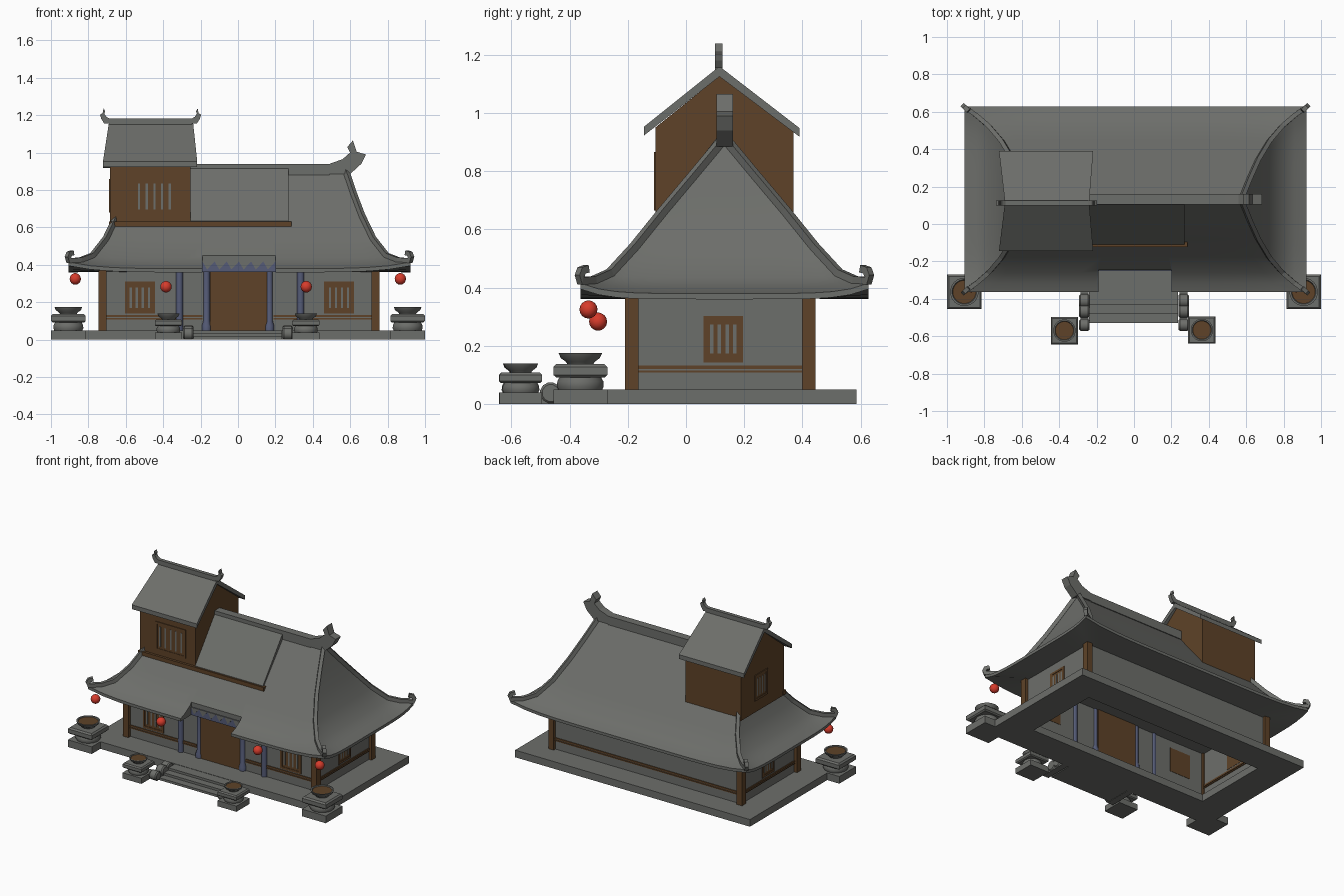
import bpy, bmesh, math
from mathutils import Vector

if "Cube" in bpy.data.objects:
    bpy.data.objects.remove(bpy.data.objects["Cube"])


def material(name, rgb):
    m = bpy.data.materials.new(name)
    m.diffuse_color = (*rgb, 1)
    m.use_nodes = True
    m.node_tree.nodes["Principled BSDF"].inputs["Base Color"].default_value = m.diffuse_color
    return m


GRAY = material("stone gray", (0.152, 0.156, 0.145))
BROWN = material("wood brown", (0.112, 0.055, 0.021))
BLUE = material("slate blue", (0.09, 0.105, 0.185))
RED = material("lantern red", (0.68, 0.045, 0.025))


def build(name, verts, faces, mat, smooth=False):
    me = bpy.data.meshes.new(name)
    me.from_pydata([tuple(v) for v in verts], [], faces)
    bm = bmesh.new()
    bm.from_mesh(me)
    bmesh.ops.recalc_face_normals(bm, faces=bm.faces)
    bm.to_mesh(me)
    bm.free()
    me.materials.append(mat)
    ob = bpy.data.objects.new(name, me)
    bpy.context.collection.objects.link(ob)
    if smooth:
        bpy.ops.object.select_all(action='DESELECT')
        ob.select_set(True)
        bpy.context.view_layer.objects.active = ob
        bpy.ops.object.shade_smooth_by_angle(angle=math.radians(35))
    return ob


def loft(name, rings, mat, smooth=False, caps=True):
    n = len(rings[0])
    verts = [v for r in rings for v in r]
    faces = [(i * n + j, (i + 1) * n + j, (i + 1) * n + (j + 1) % n, i * n + (j + 1) % n)
             for i in range(len(rings) - 1) for j in range(n)]
    if caps:
        faces += [tuple(range(n))[::-1], tuple(range(len(verts) - n, len(verts)))]
    return build(name, verts, faces, mat, smooth)


def box(name, x0, x1, y0, y1, z0, z1, mat):
    return loft(name, [[(x0, y0, z), (x1, y0, z), (x1, y1, z), (x0, y1, z)] for z in (z0, z1)], mat)


def lathe(name, profile, c, n, mat, smooth=True, axis='z'):
    rings = []
    for r, h in profile:
        ring = []
        for k in range(n):
            a = 2 * math.pi * (k + 0.5) / n
            p, q = r * math.cos(a), r * math.sin(a)
            ring.append((c[0] + p, c[1] + q, c[2] + h) if axis == 'z' else (c[0] + h, c[1] + p, c[2] + q))
        rings.append(ring)
    return loft(name, rings, mat, smooth)


def sweep(name, pts, side, w, h, mat):
    # rectangular bar along a path, with a fixed sideways direction
    pts = [Vector(p) for p in pts]
    rings = []
    for i, p in enumerate(pts):
        t = (pts[min(i + 1, len(pts) - 1)] - pts[max(i - 1, 0)]).normalized()
        up = side.cross(t).normalized()
        rings.append([p + side * w * a + up * h * b for a, b in ((-1, -1), (1, -1), (1, 1), (-1, 1))])
    return loft(name, rings, mat)


# Platform: a frame open in the middle
box("platform_front", -0.905, 0.915, -0.36, -0.15, 0, 0.05, GRAY)
box("platform_back", -0.905, 0.915, 0.39, 0.585, 0, 0.05, GRAY)
box("platform_left", -0.905, -0.69, -0.15, 0.39, 0, 0.05, GRAY)
box("platform_right", 0.70, 0.915, -0.15, 0.39, 0, 0.05, GRAY)

# Steps and rolled side stones
for i in range(3):
    box(f"step_{i}", -0.24, 0.235, -0.53 + 0.05 * i, -0.36, 0, 0.016 * (i + 1), GRAY)
for s in (-1, 1):
    x = s * 0.265
    box("step_side", x - 0.022, x + 0.022, -0.55, -0.36, 0, 0.035, GRAY)
    for y, r, z in ((-0.54, 0.032, 0.032), (-0.465, 0.037, 0.038), (-0.41, 0.037, 0.04)):
        lathe("step_roll", [(r * 0.8, -0.028), (r, -0.02), (r, 0.02), (r * 0.8, 0.028)], (x, y, z), 12, GRAY, axis='x')

# House walls, rails and corner posts
X0, X1, Y0, Y1 = -0.725, 0.735, -0.185, 0.425
for name, d in (("wall_front", (X0, X1, Y0, Y0 + 0.01)), ("wall_back", (X0, X1, Y1 - 0.01, Y1)),
                ("wall_left", (X0, X0 + 0.01, Y0, Y1)), ("wall_right", (X1 - 0.01, X1, Y0, Y1))):
    box(name, *d, 0.05, 0.37, GRAY)
    for z0, z1 in ((0.108, 0.115), (0.12, 0.132)):
        if name == "wall_front":
            for a, b in ((X0, -0.19), (0.19, X1)):
                box("rail", a, b, Y0 - 0.005, Y0, z0, z1, BROWN)
        else:
            e = 0.005
            box("rail", d[0] - e, d[1] + e, d[2] - e, d[3] + e, z0, z1, BROWN)
for x in (X0, X1):
    for y in (Y0, Y1 - 0.002):
        box("corner_post", x - 0.021, x + 0.021, y - 0.024, y + 0.022, 0.05, 0.37, BROWN)

# Door and blue columns
box("door", -0.15, 0.155, -0.2, -0.165, 0.05, 0.37, BROWN)
for x in (-0.313, 0.335):
    lathe("outer_column", [(0.019, 0), (0.019, 0.32)], (x, -0.185, 0.05), 12, BLUE)
for x in (-0.168, 0.168):
    lathe("inner_column", [(0.026, 0), (0.026, 0.025), (0.018, 0.05), (0.018, 0.32)], (x, -0.185, 0.05), 12, BLUE)


# Windows: brown panel with narrow slots
def window(name, side, u, z0, z1, w, plane, slots=4):
    def plate(part, a, b, c, d, n0, n1, mat):
        if side == 'front':
            box(part, a, b, plane - n1, plane - n0, c, d, mat)
        else:
            s = 1 if side == 'right' else -1
            box(part, *sorted((plane + s * n0, plane + s * n1)), a, b, c, d, mat)
    plate(name, u - w / 2, u + w / 2, z0, z1, -0.012, 0.002, BROWN)
    m = 0.015
    for a, b, c, d in ((u - w / 2, u + w / 2, z0, z0 + m), (u - w / 2, u + w / 2, z1 - m, z1),
                       (u - w / 2, u - w / 2 + m, z0, z1), (u + w / 2 - m, u + w / 2, z0, z1)):
        plate(name + "_frame", a, b, c, d, 0, 0.005, BROWN)
    for k in range(slots):
        p = u + (k - (slots - 1) / 2) * (w - 0.03) / slots
        plate(name + "_slot", p - 0.006, p + 0.006, z0 + 0.03, z1 - 0.03, 0.001, 0.0035, GRAY)


window("front_window", 'front', -0.525, 0.14, 0.31, 0.16, Y0)
window("front_window", 'front', 0.54, 0.14, 0.31, 0.16, Y0)
window("side_window", 'right', 0.128, 0.143, 0.303, 0.135, X1)
window("side_window", 'left', 0.128, 0.143, 0.303, 0.135, X0)

# Main curved hip roof
CX, CY, N = 0.008, 0.132, 16
LEVELS = [(0.57, 0.012, 0.893), (0.61, 0.11, 0.775), (0.655, 0.21, 0.655), (0.715, 0.31, 0.528),
          (0.785, 0.392, 0.433), (0.85, 0.448, 0.398), (0.915, 0.495, 0.38)]


def roof_point(i, a, b):
    hx, hy, z = LEVELS[i]
    lift = 0.035 * (i / 6) ** 3 * min(abs(a), abs(b)) ** 6
    return Vector((CX + hx * a, CY + hy * b, z + lift))


t = [-1 + 2 * k / N for k in range(N)]
# ring runs round the unit square; corners are lifted most
square = [(u, -1) for u in t] + [(1, u) for u in t] + [(-u, 1) for u in t] + [(-1, -u) for u in t]
rings = [[roof_point(i, a, b) for a, b in square] for i in range(7)]
rings.append([p - Vector((0, 0, 0.02)) for p in rings[-1]])                                # fascia
rings.append([Vector((CX + 0.72 * a, CY + 0.3 * b, 0.362)) for a, b in square])           # flat soffit
roof = loft("main_roof", rings, GRAY, True)

# Entrance notch cut into the eave, with a blue zigzag band behind it
cutter = box("notch_cutter", -0.19, 0.2, -0.6, -0.245, 0.3, 0.6, GRAY)
cutter.hide_render = True
cutter.hide_set(True)
cut = roof.modifiers.new("notch", 'BOOLEAN')
cut.operation, cut.object, cut.solver = 'DIFFERENCE', cutter, 'EXACT'
box("notch_band", -0.19, 0.2, -0.248, -0.24, 0.362, 0.418, BLUE)
for k in range(6):
    x = -0.19 + 0.065 * k
    loft("zigzag_plate", [[(x, y, 0.418), (x + 0.065, y, 0.418), (x + 0.025, y, 0.375)]
                          for y in (-0.251, -0.247)], GRAY)

# Hip ridges with upturned ends
for a in (-1, 1):
    for b in (-1, 1):
        path = [roof_point(i, a, b) + Vector((0, 0, 0.008)) for i in range(7)]
        e = path[-1]
        path += [e + Vector((a * dx, b * dx, dz)) for dx, dz in ((0.002, 0.018), (-0.004, 0.036), (-0.022, 0.042))]
        side = Vector((-b, a, 0)).normalized()
        sweep("hip_ridge", path, side, 0.012, 0.013, GRAY)

# Ridge and horned ornaments
HORN = [(0, 0.055), (0.07, 0.08), (0.11, 0.115), (0.095, 0.145), (0.125, 0.18), (0.145, 0.12),
        (0.195, 0.105), (0.17, 0.055), (0.11, 0), (0, 0)]


def horn(name, x, y, z, sx, sz, w):
    loft(name, [[(x + sx * p, yy, z + sz * q) for p, q in HORN] for yy in (y - w, y + w)], GRAY)


box("main_ridge", -0.55, 0.49, 0.105, 0.161, 0.88, 0.94, GRAY)
horn("main_ridge_horn", 0.489, 0.133, 0.885, 1, 1, 0.028)

# Tower: walls, window, beam and gable roof
loft("tower_walls", [[(x, -0.105, 0.6), (x, 0.37, 0.6), (x, 0.37, 0.935), (x, 0.12, 1.13), (x, -0.105, 0.95)]
                     for x in (-0.685, -0.255)], BROWN)
window("tower_window", 'front', -0.447, 0.665, 0.865, 0.235, -0.105, 5)
window("tower_side_window", 'left', 0.15, 0.68, 0.86, 0.14, -0.685, 4)
box("tower_beam", -0.69, 0.285, -0.122, -0.09, 0.605, 0.632, BROWN)
prof = [(-0.145, 0.952, 0), (0.115, 1.16, 1), (0.39, 0.948, 0), (0.39, 0.918, 0), (0.115, 1.125, 1), (-0.145, 0.922, 0)]
loft("tower_roof", [[(xe + (xr - xe) * k, y, z) for y, z, k in prof]
                    for xe, xr in ((-0.722, -0.69), (-0.218, -0.24))], GRAY)
box("tower_ridge", -0.69, -0.245, 0.1, 0.126, 1.15, 1.182, GRAY)
horn("tower_ridge_horn", -0.25, 0.113, 1.155, 0.27, 0.46, 0.013)
horn("tower_ridge_horn", -0.685, 0.113, 1.155, -0.27, 0.46, 0.013)

# Sloped raised panel beside the tower
loft("lean_to_panel", [[(x, -0.11, 0.605), (x, -0.11, 0.635), (x, 0.108, 0.918), (x, 0.125, 0.88)]
                       for x in (-0.255, 0.27)], GRAY)

# Stone fire bowls
Q = math.sqrt(2)
for x, y, s in ((-0.907, -0.363, 1), (0.907, -0.363, 1), (-0.372, -0.57, 0.79), (0.363, -0.567, 0.79)):
    def part(name, pr, n, mat, smooth):
        lathe(name, [(r * s, h * s) for r, h in pr], (x, y, 0), n, mat, smooth)
    part("bowl_plinth", [(0.0925 * Q, 0), (0.0925 * Q, 0.05)], 4, GRAY, False)
    part("bowl_belly", [(0.074, 0.045), (0.081, 0.06), (0.08, 0.078), (0.068, 0.1)], 20, GRAY, True)
    part("bowl_slab", [(0.084 * Q, 0.092), (0.0925 * Q, 0.1), (0.0925 * Q, 0.127), (0.083 * Q, 0.137)], 4, GRAY, False)
    part("fire_bowl", [(0.04, 0.13), (0.05, 0.145), (0.068, 0.158), (0.076, 0.176), (0.066, 0.176), (0.062, 0.168)],
         20, GRAY, True)
    part("bowl_filling", [(0.062, 0.166), (0.062, 0.171)], 20, BROWN, False)

# Hanging lanterns
for x, y, z in ((-0.87, -0.335, 0.325), (0.868, -0.335, 0.325), (-0.385, -0.302, 0.283), (0.365, -0.302, 0.283)):
    ball = [(max(0.003, 0.031 * math.sin(math.pi * k / 8)), -0.031 * math.cos(math.pi * k / 8)) for k in range(9)]
    lathe("lantern", ball, (x, y, z), 14, RED)
